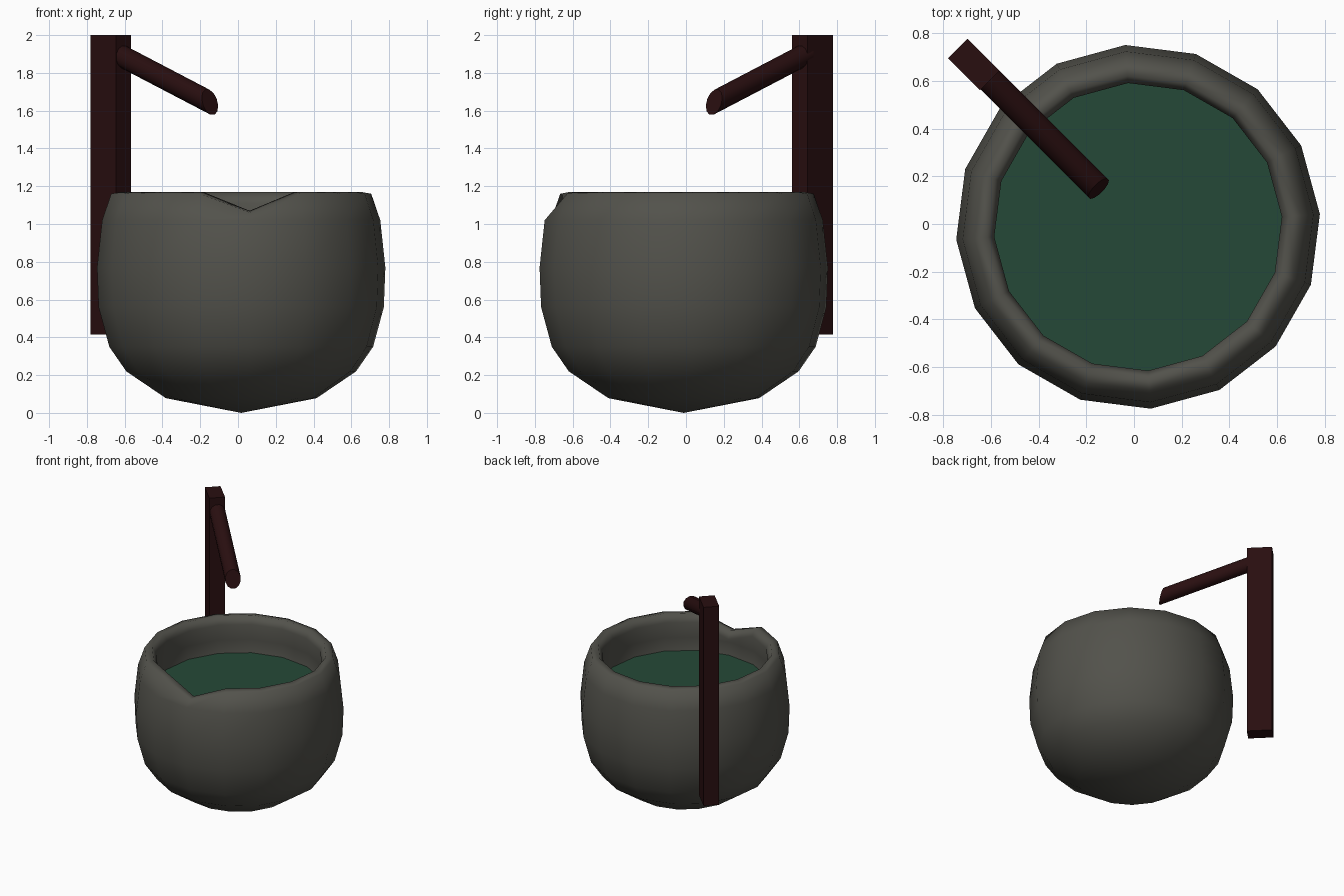
import bpy, bmesh, math
from mathutils import Vector

cube = bpy.data.objects.get("Cube")
if cube:
    bpy.data.objects.remove(cube, do_unlink=True)


def make_material(name, rgb):
    mat = bpy.data.materials.new(name)
    mat.use_nodes = True
    mat.diffuse_color = (*rgb, 1)
    mat.node_tree.nodes["Principled BSDF"].inputs["Base Color"].default_value = (*rgb, 1)
    return mat


def make_object(name, bm, mat, smooth_angle=None):
    bmesh.ops.recalc_face_normals(bm, faces=bm.faces)
    mesh = bpy.data.meshes.new(name)
    bm.to_mesh(mesh)
    bm.free()
    mesh.materials.append(mat)
    obj = bpy.data.objects.new(name, mesh)
    bpy.context.collection.objects.link(obj)
    if smooth_angle:
        bpy.ops.object.select_all(action="DESELECT")
        obj.select_set(True)
        bpy.context.view_layer.objects.active = obj
        bpy.ops.object.shade_smooth_by_angle(angle=math.radians(smooth_angle))
    return obj


stone = make_material("grey stone", (0.085, 0.084, 0.071))
water = make_material("green water", (0.018, 0.066, 0.038))
wood = make_material("dark red wood", (0.022, 0.0045, 0.005))

SIDES = 16
CENTRE = Vector((0.017, -0.012, 0))
PHASE = math.radians(4)


def ring_point(i, r, z):
    a = PHASE + math.tau * i / SIDES
    return CENTRE + Vector((r * math.cos(a), r * math.sin(a), z))


# Stone basin: a turned profile running up the outside and down the inside
profile = [(0.40, 0.078), (0.61, 0.22), (0.70, 0.35), (0.757, 0.56), (0.765, 0.77),
           (0.738, 1.02), (0.69, 1.16), (0.635, 1.17), (0.605, 1.11),
           (0.625, 0.98), (0.61, 0.84), (0.48, 0.5)]
NOTCH = 12  # rim corner worn down at the front
bm = bmesh.new()
rings = []
for r, z in profile:
    ring = []
    for i in range(SIDES):
        drop = 0.1 if i == NOTCH and z > 1.05 else 0
        ring.append(bm.verts.new(ring_point(i, r, z - drop)))
    rings.append(ring)
for low, high in zip(rings, rings[1:]):
    for i in range(SIDES):
        j = (i + 1) % SIDES
        bm.faces.new((low[i], low[j], high[j], high[i]))
for ring, z in ((rings[0], 0), (rings[-1], 0.4)):
    tip = bm.verts.new(CENTRE + Vector((0, 0, z)))
    for i in range(SIDES):
        bm.faces.new((ring[i], ring[(i + 1) % SIDES], tip))
make_object("stone_basin", bm, stone, 80)

# Water surface
bm = bmesh.new()
bm.faces.new([bm.verts.new(ring_point(i, 0.615, 0.88)) for i in range(SIDES)])
make_object("water_surface", bm, water)

# Upright post, turned to face the basin
bm = bmesh.new()
bmesh.ops.create_cube(bm, size=1)
bmesh.ops.scale(bm, vec=(0.19, 0.115, 1.585), verts=bm.verts)
post = make_object("post", bm, wood)
post.location = (-0.673, 0.67, 1.2075)
post.rotation_euler.z = math.radians(-45)

# Sloping spout with a slanted mouth, its lower lip reaching further
RADIUS = 0.058
bm = bmesh.new()
ends = []
for s, z, slant in ((-0.9, 1.9, 0), (-0.21, 1.645, -0.35)):
    ring = []
    for i in range(12):
        a = math.tau * (i + 0.5) / 12
        side, up = RADIUS * math.cos(a), RADIUS * math.sin(a)
        along = s + slant * up
        d = math.sqrt(0.5)
        ring.append(bm.verts.new(((along + side) * d, (side - along) * d,
                                  z + up * 1.06 - 0.36 * slant * up)))
    ends.append(ring)
for i in range(12):
    j = (i + 1) % 12
    bm.faces.new((ends[0][i], ends[0][j], ends[1][j], ends[1][i]))
for ring in ends:
    bm.faces.new(ring)
make_object("spout", bm, wood, 40)
